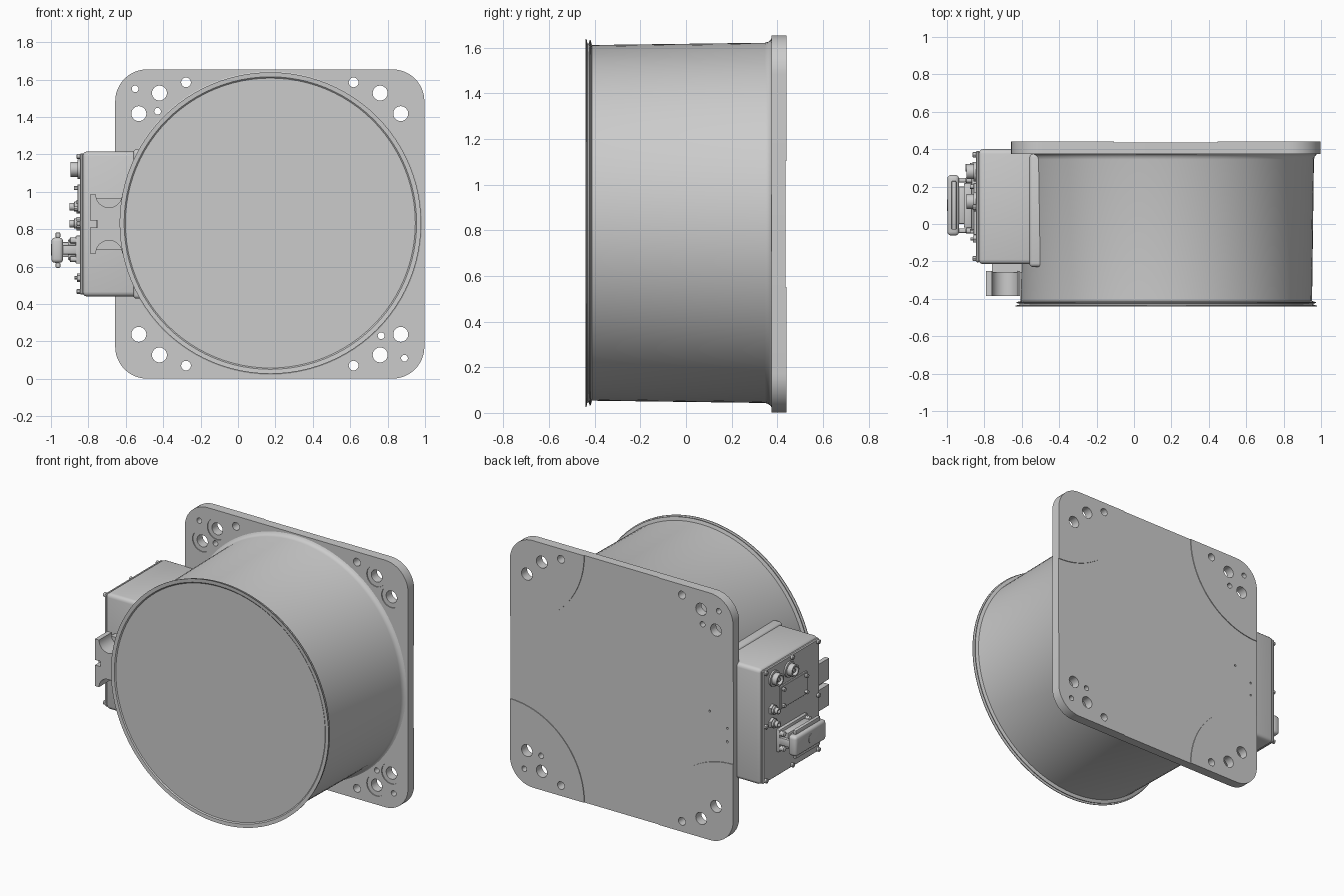
import bpy, bmesh
from math import sin, cos, pi, radians
from mathutils import Matrix, Vector

if "Cube" in bpy.data.objects:
    bpy.data.objects.remove(bpy.data.objects["Cube"])

CX, CZ = 0.17, 0.8275          # plate centre
HW = 0.8265                    # plate half width
TO_Y = Matrix.Rotation(radians(-90), 4, 'X')    # lathe axis -> +y
TO_X = Matrix.Rotation(radians(-90), 4, 'Y')    # lathe axis -> -x


def finish(name, bm, smooth=True):
    bmesh.ops.recalc_face_normals(bm, faces=bm.faces)
    me = bpy.data.meshes.new(name)
    bm.to_mesh(me)
    bm.free()
    ob = bpy.data.objects.new(name, me)
    bpy.context.collection.objects.link(ob)
    if smooth:
        smooth_shade(ob)
    return ob


def smooth_shade(ob):
    bpy.ops.object.select_all(action='DESELECT')
    ob.select_set(True)
    bpy.context.view_layer.objects.active = ob
    bpy.ops.object.shade_smooth_by_angle(angle=radians(30))


def lathe(name, profile, at, turn, n=32):
    """Revolve (radius, height) points, closing at the axis."""
    bm = bmesh.new()
    vs = [bm.verts.new((r, 0, h)) for r, h in profile]
    es = [bm.edges.new(p) for p in zip(vs, vs[1:])]
    bmesh.ops.spin(bm, geom=vs + es, cent=(0, 0, 0), axis=(0, 0, 1), angle=2 * pi, steps=n)
    bmesh.ops.remove_doubles(bm, verts=bm.verts, dist=1e-5)
    bm.transform(Matrix.Translation(at) @ turn)
    return finish(name, bm)


def box(name, x, y, z, bevel=0.0, seg=2):
    bm = bmesh.new()
    bmesh.ops.create_cube(bm, size=1)
    for v in bm.verts:
        v.co = Vector([(a + b) / 2 + c * (b - a) for c, (a, b) in zip(v.co, (x, y, z))])
    if bevel:
        bmesh.ops.bevel(bm, geom=bm.edges[:], offset=bevel, segments=seg, profile=0.5, affect='EDGES')
    return finish(name, bm)


def prisms(name, outlines, y0, y1):
    """Extrude xz outlines along y."""
    bm = bmesh.new()
    for pts in outlines:
        f = bm.faces.new([bm.verts.new((x, y0, z)) for x, z in pts])
        g = bmesh.ops.extrude_face_region(bm, geom=[f])['geom']
        bmesh.ops.translate(bm, vec=(0, y1 - y0, 0), verts=[v for v in g if isinstance(v, bmesh.types.BMVert)])
    return finish(name, bm)


def arc(cx, cz, r, a0, a1, n):
    return [(cx + r * cos(radians(a0 + (a1 - a0) * i / n)),
             cz + r * sin(radians(a0 + (a1 - a0) * i / n))) for i in range(n + 1)]


def drill(targets, holes, y0, y1):
    """Cut round holes (x, z, radius) through the targets."""
    cutter = prisms("hole_cutter", [arc(x, z, r, 0, 345, 23) for x, z, r in holes], y0, y1)
    cutter.hide_render = True
    for ob in targets:
        m = ob.modifiers.new("holes", 'BOOLEAN')
        m.operation, m.solver, m.object = 'DIFFERENCE', 'EXACT', cutter
        bpy.context.view_layer.objects.active = ob
        bpy.ops.object.modifier_apply(modifier=m.name)
    bpy.data.objects.remove(cutter)


# Square mounting plate with rounded corners
R = 0.17
outline = []
for sx, sz, a in ((1, 1, 0), (-1, 1, 90), (-1, -1, 180), (1, -1, 270)):
    outline += arc(CX + sx * (HW - R), CZ + sz * (HW - R), R, a, a + 90, 12)
plate = prisms("mounting_plate", [outline], 0.375, 0.435)

# Slightly raised quarter-round pads on the back corners
quarter = arc(HW - R, HW - R, R, 0, 90, 12) + arc(HW, HW, 0.55, 180, 270, 24)
signs = [(sx, sz) for sx in (-1, 1) for sz in (-1, 1)]
pads = prisms("corner_pads", [[(CX + sx * x, CZ + sz * z) for x, z in quarter] for sx, sz in signs],
              0.425, 0.44)

# Bolt holes, dowel holes and shallow spot faces
big = [(CX + sx * a, CZ + sz * b) for sx, sz in signs for a, b in ((0.59, 0.70), (0.70, 0.59))]
holes = [(x, z, 0.04) for x, z in big]
holes += [(CX + sx * 0.448, CZ + sz * 0.757, 0.026) for sx, sz in signs]
holes += [(-0.55, 1.55, 0.018), (-0.43, 1.43, 0.018), (0.765, 0.23, 0.018), (0.89, 0.11, 0.018)]
drill([plate, pads], holes, 0.3, 0.5)
drill([plate], [(x, z, 0.07) for x, z in big], 0.3, 0.381)
drill([plate], [(-0.48, 0.86, 0.007), (-0.61, 0.78, 0.007), (-0.61, 0.69, 0.007)], 0.42, 0.5)
smooth_shade(plate)
smooth_shade(pads)

# Round drum with twin thin rims at the front and a fillet at the plate
lathe("drum", [(0, -0.432), (0.775, -0.432), (0.782, -0.438), (0.806, -0.44), (0.806, -0.436),
               (0.786, -0.432), (0.786, -0.426), (0.801, -0.422), (0.801, -0.418), (0.779, -0.412),
               (0.789, 0.345), (0.793, 0.36), (0.802, 0.371), (0.815, 0.377), (0, 0.377)],
      (0.173, 0, 0.8325), TO_Y, 96)

# Connection box on the left, with cover
box("connection_box", (-0.832, -0.40), (-0.215, 0.40), (0.44, 1.215), 0.025, 3)
box("box_root", (-0.56, -0.38), (-0.23, 0.376), (0.428, 1.227), 0.02, 3)
box("box_cover", (-0.846, -0.825), (-0.205, 0.39), (0.45, 1.205), 0.006, 1)

# Cover screws
for y in (-0.185, 0.09, 0.37):
    for z in (0.467, 0.83, 1.188):
        if y != 0.09 or z != 0.83:
            lathe("cover_screw", [(0.014, 0), (0.014, 0.016), (0.009, 0.02), (0, 0.02)],
                  (-0.844, y, z), TO_X, 12)

# Notched block in front of the box
top = arc(-0.69, 0.985, 0.07, 0, -180, 16)
bottom = [(x, 1.655 - z) for x, z in reversed(top)]
prisms("notched_block", [[(-0.61, 0.985)] + top + [(-0.79, 0.985), (-0.79, 0.845), (-0.75, 0.845),
                         (-0.75, 0.81), (-0.79, 0.81), (-0.79, 0.67)] + bottom + [(-0.61, 0.67)]],
       -0.385, -0.25)
box("block_base", (-0.76, -0.60), (-0.26, -0.21), (0.69, 0.965))

# Two large round sockets
for y in (0.28, 0.12):
    lathe("round_socket", [(0.052, 0), (0.052, 0.012), (0.04, 0.014), (0.04, 0.05), (0.03, 0.05),
                           (0.03, 0.025), (0.012, 0.025), (0.012, 0.045), (0, 0.045)],
          (-0.845, y, 1.12), TO_X)

# Two small threaded sockets with nuts
for z in (0.92, 0.83):
    lathe("socket_nut", [(0.036, 0), (0.036, 0.018), (0, 0.018)], (-0.845, 0.30, z), TO_X, 6)
    lathe("small_socket", [(0.027, 0), (0.027, 0.03), (0.02, 0.033), (0.02, 0.055), (0.012, 0.055),
                           (0.012, 0.035), (0, 0.035)], (-0.845, 0.30, z), TO_X, 20)

# Blank plate with corner screws
box("blank_plate", (-0.858, -0.84), (-0.06, 0.22), (0.89, 1.04), 0.003, 1)
for y in (-0.04, 0.20):
    for z in (0.91, 1.02):
        lathe("plate_screw", [(0.012, 0), (0.012, 0.022), (0, 0.022)], (-0.855, y, z), TO_X, 12)

# Large latched power connector
box("power_flange", (-0.868, -0.84), (-0.05, 0.25), (0.615, 0.765), 0.006)
box("power_housing", (-0.91, -0.86), (-0.02, 0.22), (0.635, 0.745), 0.008)
box("power_neck", (-0.945, -0.90), (0.0, 0.20), (0.65, 0.73), 0.008)
box("power_hood", (-0.998, -0.935), (-0.062, 0.262), (0.62, 0.755), 0.02, 3)
for z in (0.607, 0.768):
    box("latch_bar", (-0.975, -0.95), (-0.03, 0.23), (z - 0.014, z + 0.014), 0.005)
for y in (-0.035, 0.235):
    box("latch_arm", (-0.955, -0.86), (y - 0.012, y + 0.012), (0.665, 0.715), 0.005)
    for z in (0.64, 0.74):
        lathe("latch_pin", [(0.016, 0), (0.016, 0.03), (0.01, 0.034), (0, 0.034)], (-0.866, y, z), TO_X, 12)
lathe("cable_gland", [(0.045, 0), (0.045, 0.04), (0.03, 0.045), (0.03, 0.06), (0, 0.06)],
      (-0.94, 0.1, 0.69), TO_X, 24)

# Lower earth stud
lathe("earth_stud", [(0.022, 0), (0.022, 0.015), (0.01, 0.015), (0.01, 0.03), (0, 0.03)],
      (-0.845, -0.08, 0.54), TO_X, 6)
